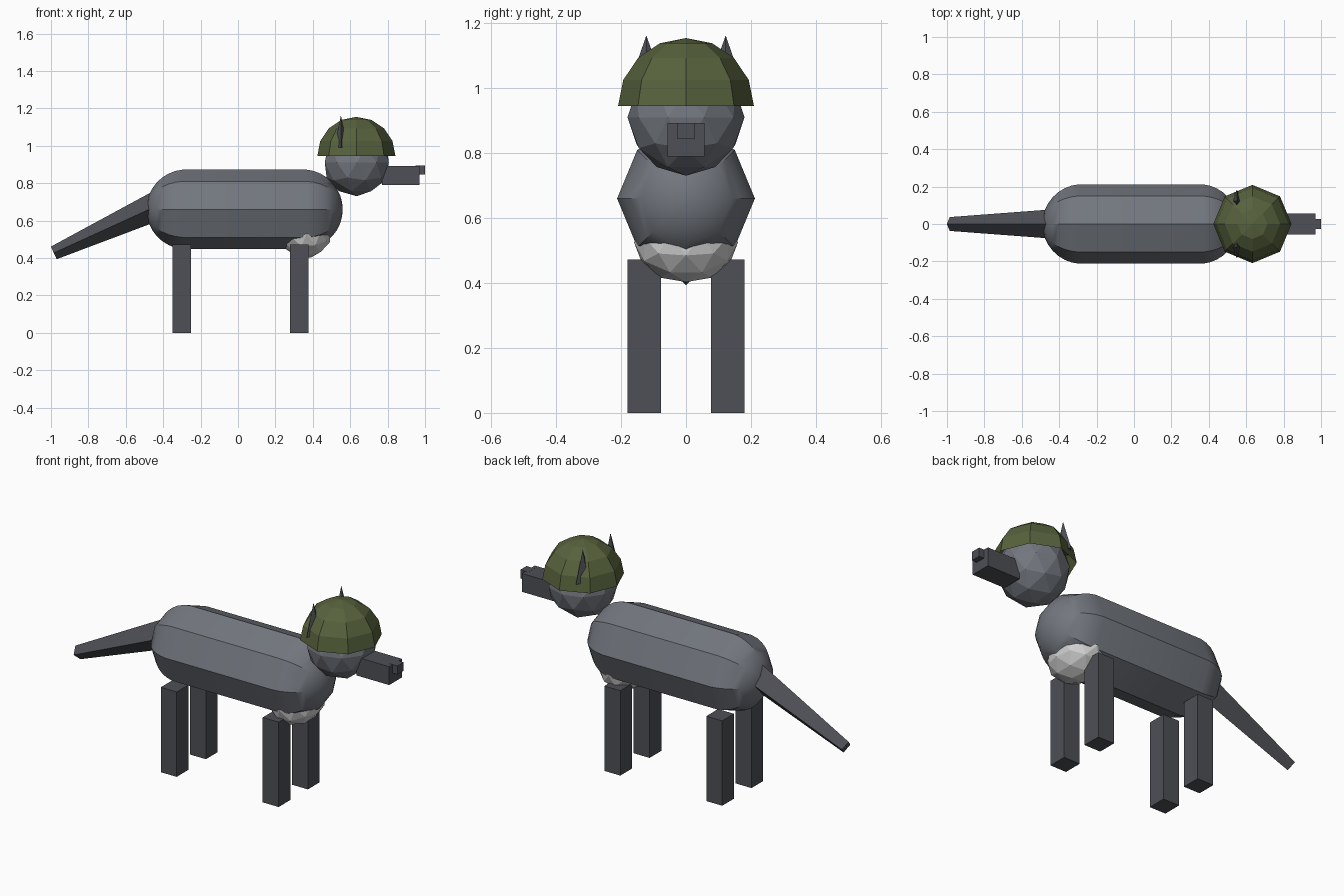
import bpy, bmesh
from math import radians, pi
from mathutils import Matrix, Vector

if "Cube" in bpy.data.objects:
    bpy.data.objects.remove(bpy.data.objects["Cube"], do_unlink=True)


def material(name, rgb):
    m = bpy.data.materials.new(name)
    m.use_nodes = True
    m.diffuse_color = (*rgb, 1)
    bsdf = next(n for n in m.node_tree.nodes if n.type == 'BSDF_PRINCIPLED')
    bsdf.inputs["Base Color"].default_value = (*rgb, 1)
    return m


grey = material("fur grey", (0.17, 0.185, 0.21))
dark = material("dark grey", (0.075, 0.08, 0.092))
pale = material("pale fur", (0.63, 0.63, 0.63))
olive = material("olive green", (0.095, 0.122, 0.046))


def finish(bm, name, mat):
    bmesh.ops.recalc_face_normals(bm, faces=bm.faces)
    mesh = bpy.data.meshes.new(name)
    bm.to_mesh(mesh)
    bm.free()
    mesh.materials.append(mat)
    obj = bpy.data.objects.new(name, mesh)
    bpy.context.collection.objects.link(obj)
    return obj


def box(name, lo, hi, mat):
    lo, hi = Vector(lo), Vector(hi)
    bm = bmesh.new()
    bmesh.ops.create_cube(bm, size=1, matrix=Matrix.LocRotScale((lo + hi) / 2, None, hi - lo))
    return finish(bm, name, mat)


def ball(name, centre, scale, mat, tilt=0):
    bm = bmesh.new()
    turn = Matrix.Rotation(tilt, 3, 'Y')
    bmesh.ops.create_icosphere(bm, subdivisions=2, radius=1,
                               matrix=Matrix.LocRotScale(centre, turn, scale))
    return finish(bm, name, mat)


def spike(name, start, end, r1, r2, mat, flat=1):
    """Four-sided tapered piece between two points."""
    start, end = Vector(start), Vector(end)
    axis = end - start
    # keep one diagonal of the section along y
    z = axis.normalized()
    y = Vector((0, 1, 0))
    x = y.cross(z)
    turn = Matrix((x, y, z)).transposed()
    bm = bmesh.new()
    bmesh.ops.create_cone(bm, cap_ends=True, segments=4, radius1=r1, radius2=r2, depth=axis.length,
                          matrix=Matrix.LocRotScale((start + end) / 2, turn, Vector((flat, 1, 1))))
    return finish(bm, name, mat)


# Body: eight-sided capsule, the middle band of a sphere stretched lengthwise
bm = bmesh.new()
bmesh.ops.create_uvsphere(bm, u_segments=8, v_segments=17, radius=0.213)
for v in bm.verts:
    v.co.z += 0.312 if v.co.z > 0 else -0.312
bm.transform(Matrix.Translation((0.035, 0, 0.66)) @ Matrix.Rotation(pi / 2, 4, 'Y'))
body = finish(bm, "body", grey)
bpy.ops.object.select_all(action='DESELECT')
body.select_set(True)
bpy.context.view_layer.objects.active = body
bpy.ops.object.shade_smooth_by_angle(angle=radians(30))

# Head, muzzle and chest
ball("head", (0.635, 0, 0.91), (0.18, 0.18, 0.18), grey)
ball("chest_fur", (0.365, 0, 0.525), (0.135, 0.16, 0.125), pale, radians(-12))
box("snout", (0.77, -0.057, 0.79), (0.97, 0.057, 0.892), dark)
box("nose", (0.95, -0.027, 0.845), (1.0, 0.027, 0.893), dark)

# Helmet: open half dome
bm = bmesh.new()
bmesh.ops.create_uvsphere(bm, u_segments=8, v_segments=8, radius=0.209)
bmesh.ops.delete(bm, geom=[v for v in bm.verts if v.co.z < -0.001], context='VERTS')
bm.transform(Matrix.Translation((0.633, 0, 0.945)))
finish(bm, "helmet", olive)

# Ears and legs on both sides
for side, s in (("left", 1), ("right", -1)):
    tag = "far" if s > 0 else "near"
    spike(f"ear_{tag}", (0.55, s * 0.122, 0.99), (0.55, s * 0.122, 1.162), 0.06, 0, dark, 0.6)
    for end, x in (("front", 0.327), ("hind", -0.3)):
        y = sorted((s * 0.077, s * 0.18))
        box(f"{end}_leg_{tag}", (x - 0.049, y[0], 0), (x + 0.049, y[1], 0.472), dark)

# Tail
spike("tail", (-0.4, 0, 0.694), (-0.985, 0, 0.427), 0.081, 0.037, dark)
